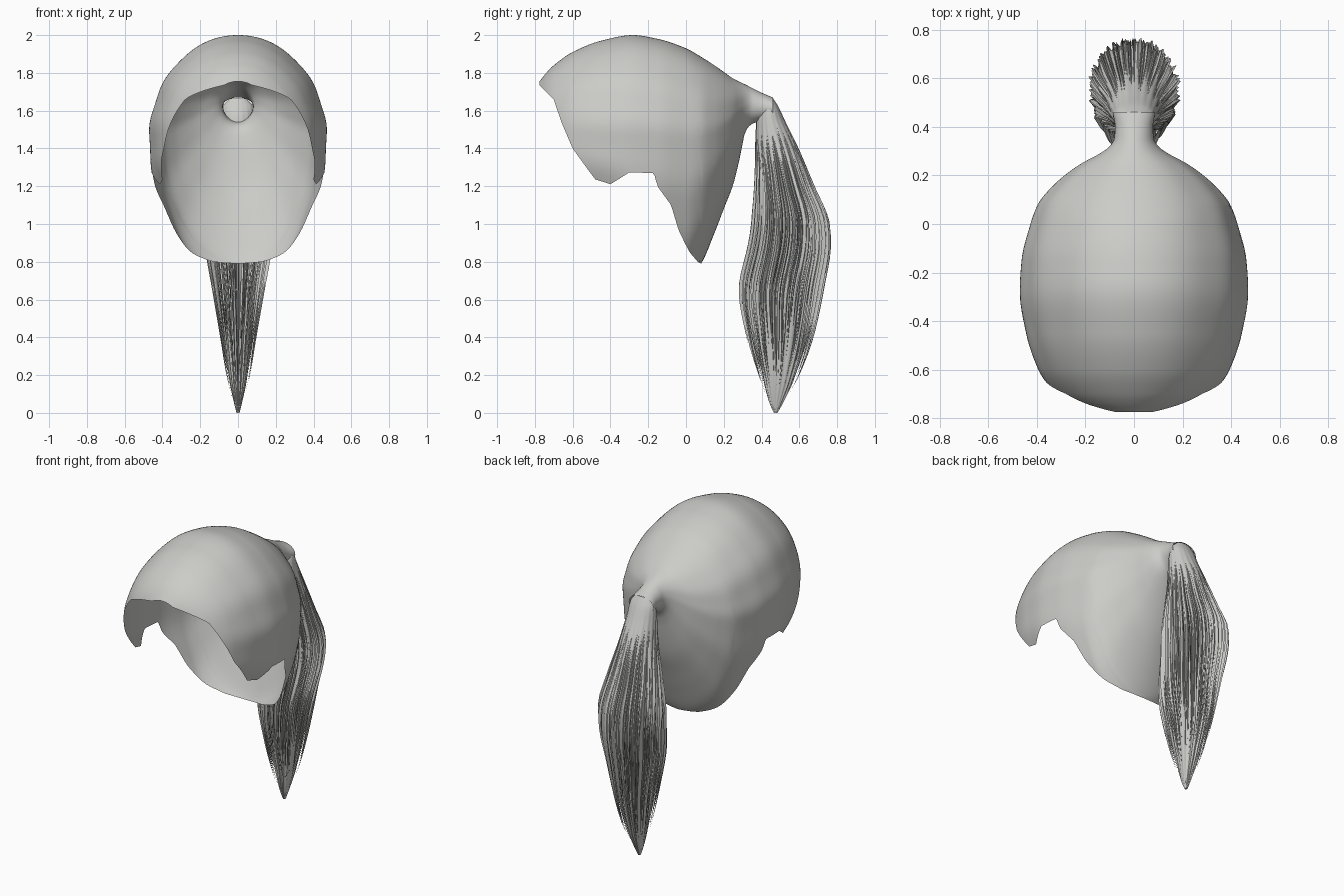
import bpy, bmesh, math, random

if "Cube" in bpy.data.objects:
    bpy.data.objects.remove(bpy.data.objects["Cube"])

random.seed(7)

hair = bpy.data.materials.new("pale grey hair")
hair.diffuse_color = (0.6, 0.6, 0.58, 1)
hair.use_nodes = True
hair.node_tree.nodes["Principled BSDF"].inputs["Base Color"].default_value = hair.diffuse_color


def smooth_key(keys, t, col):
    """Cubic interpolation through rows sorted by their first value."""
    t = max(keys[0][0], min(keys[-1][0], t))
    i = 0
    while i < len(keys) - 2 and t > keys[i + 1][0]:
        i += 1

    def secant(k):
        a, b = keys[k], keys[k + 1]
        return (b[col] - a[col]) / (b[0] - a[0])

    def slope(k):
        if k == 0:
            return secant(0)
        if k == len(keys) - 1:
            return secant(k - 1)
        a, b = secant(k - 1), secant(k)
        return 0 if a * b <= 0 else 2 * a * b / (a + b)

    h = keys[i + 1][0] - keys[i][0]
    s = (t - keys[i][0]) / h
    p, q = keys[i][col], keys[i + 1][col]
    return (p * (1 + 2 * s) * (1 - s) ** 2 + q * s * s * (3 - 2 * s)
            + h * s * (1 - s) * (slope(i) * (1 - s) - slope(i + 1) * s))


def linear_key(keys, t):
    for (a, p), (b, q) in zip(keys, keys[1:]):
        if t <= b:
            return p + (q - p) * max(0, t - a) / (b - a)
    return keys[-1][1]


def add_grid(bm, rows, closed=False):
    vs = [[bm.verts.new(p) for p in r] for r in rows]
    n = len(rows[0])
    for a, b in zip(vs, vs[1:]):
        for j in range(n if closed else n - 1):
            k = (j + 1) % n
            bm.faces.new((a[j], a[k], b[k], b[j]))
    return vs


def finish(bm, name, angle):
    bmesh.ops.remove_doubles(bm, verts=bm.verts, dist=0.0004)
    me = bpy.data.meshes.new(name)
    bm.to_mesh(me)
    bm.free()
    ob = bpy.data.objects.new(name, me)
    bpy.context.collection.objects.link(ob)
    me.materials.append(hair)
    bpy.ops.object.select_all(action='DESELECT')
    ob.select_set(True)
    bpy.context.view_layer.objects.active = ob
    bpy.ops.object.shade_smooth_by_angle(angle=math.radians(angle))
    return ob


# Cap sections: y, half width, top z, middle z, bottom z
CAP = [(-0.775, 0.20, 1.755, 1.47, 1.15), (-0.74, 0.275, 1.80, 1.47, 1.10),
       (-0.70, 0.325, 1.84, 1.47, 1.05), (-0.60, 0.395, 1.91, 1.46, 0.97),
       (-0.45, 0.445, 1.97, 1.45, 0.90), (-0.28, 0.470, 2.00, 1.45, 0.76),
       (-0.15, 0.462, 1.98, 1.45, 0.70), (0.00, 0.425, 1.93, 1.45, 0.70),
       (0.08, 0.395, 1.885, 1.46, 0.79), (0.15, 0.340, 1.84, 1.48, 0.95),
       (0.20, 0.285, 1.805, 1.51, 1.08), (0.25, 0.215, 1.77, 1.55, 1.21),
       (0.285, 0.150, 1.752, 1.59, 1.35), (0.315, 0.105, 1.738, 1.62, 1.49),
       (0.35, 0.082, 1.72, 1.625, 1.53), (0.40, 0.078, 1.695, 1.62, 1.545),
       (0.46, 0.088, 1.67, 1.61, 1.55)]

# Hem height along y: hairline, sideburn, ear notch and nape
HEM = [(-0.775, 1.735), (-0.70, 1.66), (-0.66, 1.54), (-0.60, 1.40), (-0.48, 1.235),
       (-0.40, 1.21), (-0.30, 1.275), (-0.17, 1.27), (-0.15, 1.20), (-0.08, 1.10),
       (-0.04, 0.97), (0.02, 0.85), (0.06, 0.80), (0.08, 0.79)]


def cap_row(y, count=88):
    w, top, mid, low = (smooth_key(CAP, y, c) for c in (1, 2, 3, 4))
    start = -math.pi / 2
    if y < 0.0799:
        z = linear_key(HEM, y)
        ext = top - mid if z > mid else mid - low
        start = math.asin(max(-1, min(1, (z - mid) / ext)))
    row = []
    for j in range(count + 1):
        a = start + (math.pi - 2 * start) * j / count
        s, c = math.sin(a), math.cos(a)
        # shallow combed grooves radiating from the tie
        fade = max(0, min(1, (0.36 - y) / 0.15)) * max(0, min(1, (y + 0.77) / 0.3))
        k = 1 + 0.007 * fade * abs(c) * math.sin(15 * s + 2 * y)
        ext = top - mid if s > 0 else mid - low
        row.append((w * c * k, y, mid + ext * s * k))
    return row


ys = [0.46 - 0.38 * i / 30 for i in range(30)]
ys += [0.08 - 0.855 * i / 90 for i in range(91)]
bm = bmesh.new()
add_grid(bm, [cap_row(y) for y in ys])
finish(bm, "swept_back_hair_cap", 60)

# Ponytail outline: z, front y, back y, half width
TAIL = [(0.0, 0.465, 0.485, 0.008), (0.05, 0.44, 0.515, 0.022), (0.20, 0.385, 0.60, 0.062),
        (0.40, 0.325, 0.675, 0.095), (0.65, 0.285, 0.73, 0.138), (0.90, 0.335, 0.768, 0.180),
        (1.00, 0.35, 0.762, 0.188), (1.20, 0.36, 0.685, 0.160), (1.40, 0.362, 0.60, 0.118),
        (1.55, 0.37, 0.525, 0.095), (1.62, 0.395, 0.492, 0.085), (1.665, 0.425, 0.462, 0.045)]


def tail_point(z, a, size):
    f, b, w = (smooth_key(TAIL, z, c) for c in (1, 2, 3))
    return (w * size * math.cos(a),
            (f + b) / 2 + (b - f) / 2 * size * math.sin(a), z)


# Ponytail core with lengthwise grooves
bm = bmesh.new()
rows = []
for i in range(49):
    z = 1.665 * (1 - i / 48)
    groove = 0.045 * min(1, (1.665 - z) / 0.4)
    size = 0.97 - 0.16 * max(0, min(1, (1.1 - z) / 0.7)) * min(1, z / 0.2)
    rows.append([tail_point(z, -2 * math.pi * j / 72,
                            size * (1 - groove * (1 + math.sin(18 * 2 * math.pi * j / 72))))
                 for j in range(72)])
vs = add_grid(bm, rows, True)
bm.faces.new(vs[0][::-1])
bm.faces.new(vs[-1])
bmesh.ops.recalc_face_normals(bm, faces=bm.faces)
finish(bm, "ponytail_core", 50)


def add_strands(name, count, width, low, high, reach):
    """Tapered flat locks following the ponytail outline."""
    bm = bmesh.new()
    for n in range(count):
        a0 = 2 * math.pi * (n + random.random() * 0.7) / count
        z0, z1 = random.uniform(1.45, 1.6), random.uniform(low, high)
        size, twist = random.uniform(*reach), random.uniform(-0.12, 0.12)
        rows = []
        for i in range(23):
            t = i / 22
            z = z0 + (z1 - z0) * t
            s = 0.93 + (size - 0.93) * min(1, t * 2.5)
            a = a0 + twist * t
            f, b, w = (smooth_key(TAIL, z, c) for c in (1, 2, 3))
            da = width * (1.02 - t ** 3) / (w + (b - f) / 2)
            depth = 0.05 * (1.02 - t ** 3)
            rows.append([tail_point(z, a - da, s - depth), tail_point(z, a, s),
                         tail_point(z, a + da, s - depth), tail_point(z, a, s - 2 * depth)])
        vs = add_grid(bm, rows, True)
        bm.faces.new(vs[0])
        bm.faces.new(vs[-1][::-1])
    bmesh.ops.recalc_face_normals(bm, faces=bm.faces)
    return finish(bm, name, 40)


add_strands("ponytail_locks", 64, 0.016, 0.08, 0.5, (0.93, 1.0))
add_strands("ponytail_loose_strands", 80, 0.005, 0.12, 0.4, (0.97, 1.05))
